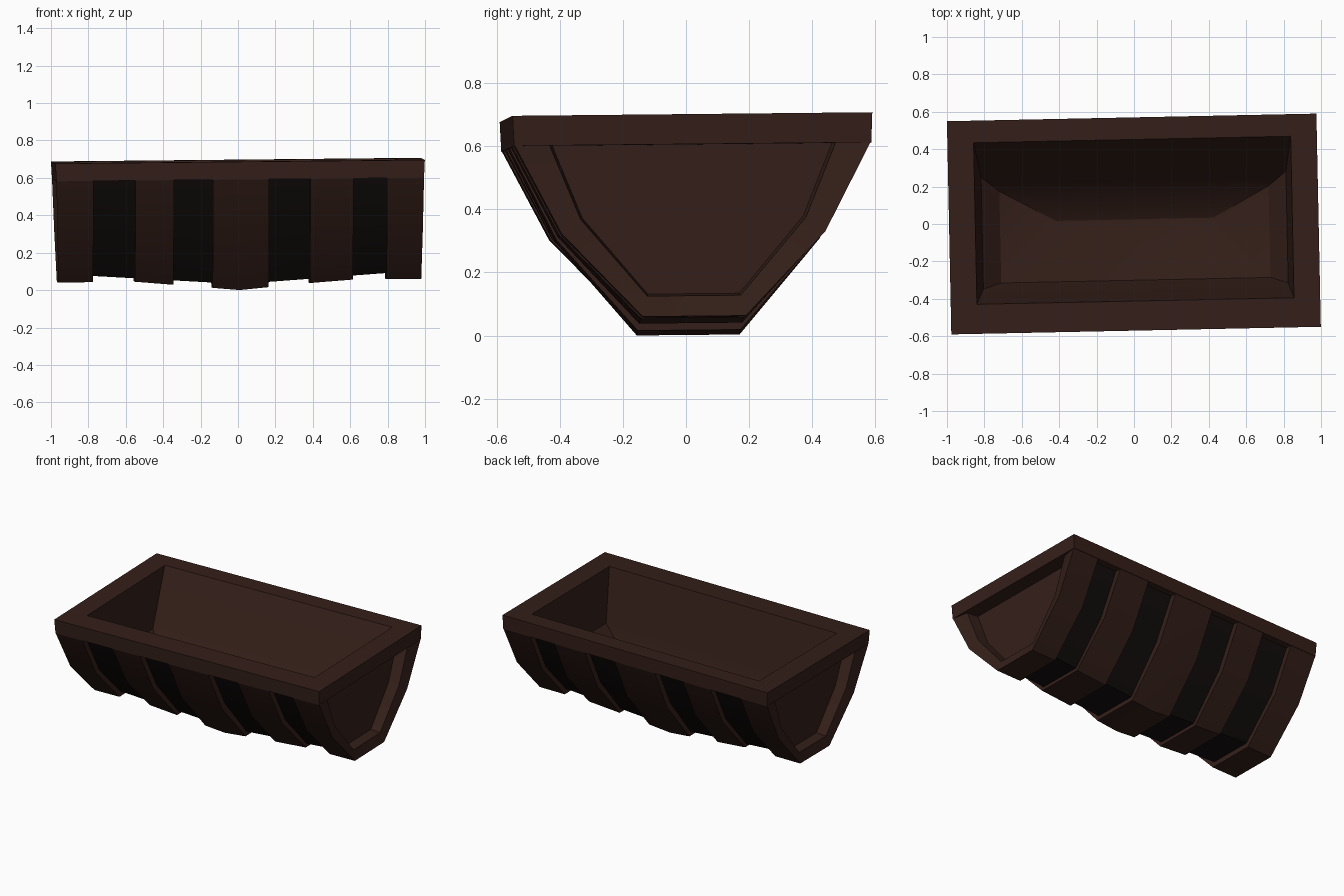
import bpy
from math import radians
from mathutils import Matrix, Vector

if "Cube" in bpy.data.objects:
    bpy.data.objects.remove(bpy.data.objects["Cube"])

# Slight lean and twist shared by the whole trough
POSE = (Matrix.Translation((0.006, 0.007, 0.002)) @ Matrix.Rotation(0.0206, 4, 'Z')
        @ Matrix.Rotation(-0.01, 4, 'Y') @ Matrix.Rotation(0.01, 4, 'X'))


def material(name, rgb):
    m = bpy.data.materials.new(name)
    m.diffuse_color = (*rgb, 1)
    m.use_nodes = True
    m.node_tree.nodes["Principled BSDF"].inputs["Base Color"].default_value = m.diffuse_color
    return m


WOOD = material("dark_wood", (0.034, 0.0135, 0.0095))
BAND = material("black_band", (0.006, 0.0042, 0.0038))


def loft(name, rings, mat, closed=False, cap_first=False, cap_last=False):
    """Skin a list of equal-length point rings."""
    n = len(rings[0])
    verts = [POSE @ Vector(p) for r in rings for p in r]
    faces = []
    for k in range(len(rings) - 1):
        a, b = k * n, (k + 1) * n
        for i in range(n if closed else n - 1):
            j = (i + 1) % n
            faces.append((a + i, a + j, b + j, b + i))
    if cap_first:
        faces.append(tuple(reversed(range(n))))
    if cap_last:
        faces.append(tuple(range(len(verts) - n, len(verts))))
    me = bpy.data.meshes.new(name)
    me.from_pydata(verts, [], faces)
    me.materials.append(mat)
    ob = bpy.data.objects.new(name, me)
    bpy.context.collection.objects.link(ob)
    bpy.ops.object.select_all(action='DESELECT')
    ob.select_set(True)
    bpy.context.view_layer.objects.active = ob
    bpy.ops.object.shade_smooth_by_angle(angle=radians(25))
    return ob


def section(x, half, flare=0.0):
    """Six-point hull section from three (y, z) points of one half."""
    pts = [(-y, z) for y, z in half] + [(y, z) for y, z in reversed(half)]
    return [(x + flare * z, y, z) for y, z in pts]


def outer(x, flare=0.0):
    zb = min(0.05, 0.09 * abs(x))
    return section(x, [(0.566, 0.60), (0.418, 0.30 + zb * 0.3), (0.163, zb)], flare)


def inner(x):
    zb = 0.032 + 0.065 * abs(x)
    return section(x, [(0.525, 0.60), (0.383, 0.325), (0.15, zb)])


def rect(hx, y0, y1, z):
    return [(-hx, y0, z), (hx, y0, z), (hx, y1, z), (-hx, y1, z)]


# Rim with the hollow inside
loft("rim_and_basin", [
    rect(0.84, -0.41, 0.44, 0.595),
    rect(0.983, -0.566, 0.566, 0.595),
    rect(0.988, -0.570, 0.570, 0.69),
    rect(0.848, -0.412, 0.452, 0.69),
    rect(0.815, -0.335, 0.262, 0.34),
    rect(0.72, -0.305, 0.185, 0.255),
    rect(0.42, 0.0, 0.02, 0.17),
], WOOD, closed=True, cap_last=True)

# Dark recessed hull showing between the ribs
loft("recessed_hull", [inner(x) for x in (-0.82, -0.58, -0.365, -0.15, 0.15, 0.365, 0.58, 0.82)], BAND)

# Raised ribs
for name, xs in (("left_rib", (-0.56, -0.355)), ("middle_rib", (-0.145, 0, 0.155)),
                 ("right_rib", (0.375, 0.605))):
    loft(name, [inner(xs[0])] + [outer(x) for x in xs] + [inner(xs[-1])], WOOD)

# End ribs: broad frame around a sunken end panel
lip = [(0.455, 0.60), (0.357, 0.36), (0.148, 0.115)]
panel = [(0.445, 0.60), (0.35, 0.365), (0.145, 0.122)]
for name, s in (("left_end", -1), ("right_end", 1)):
    rings = [inner(s * 0.785), outer(s * 0.785), outer(s * 0.97, s * 0.022),
             section(s * 0.95, lip, s * 0.022), section(s * 0.885, panel)]
    if s < 0:
        rings.reverse()
    loft(name, rings, WOOD, cap_first=s < 0, cap_last=s > 0)
